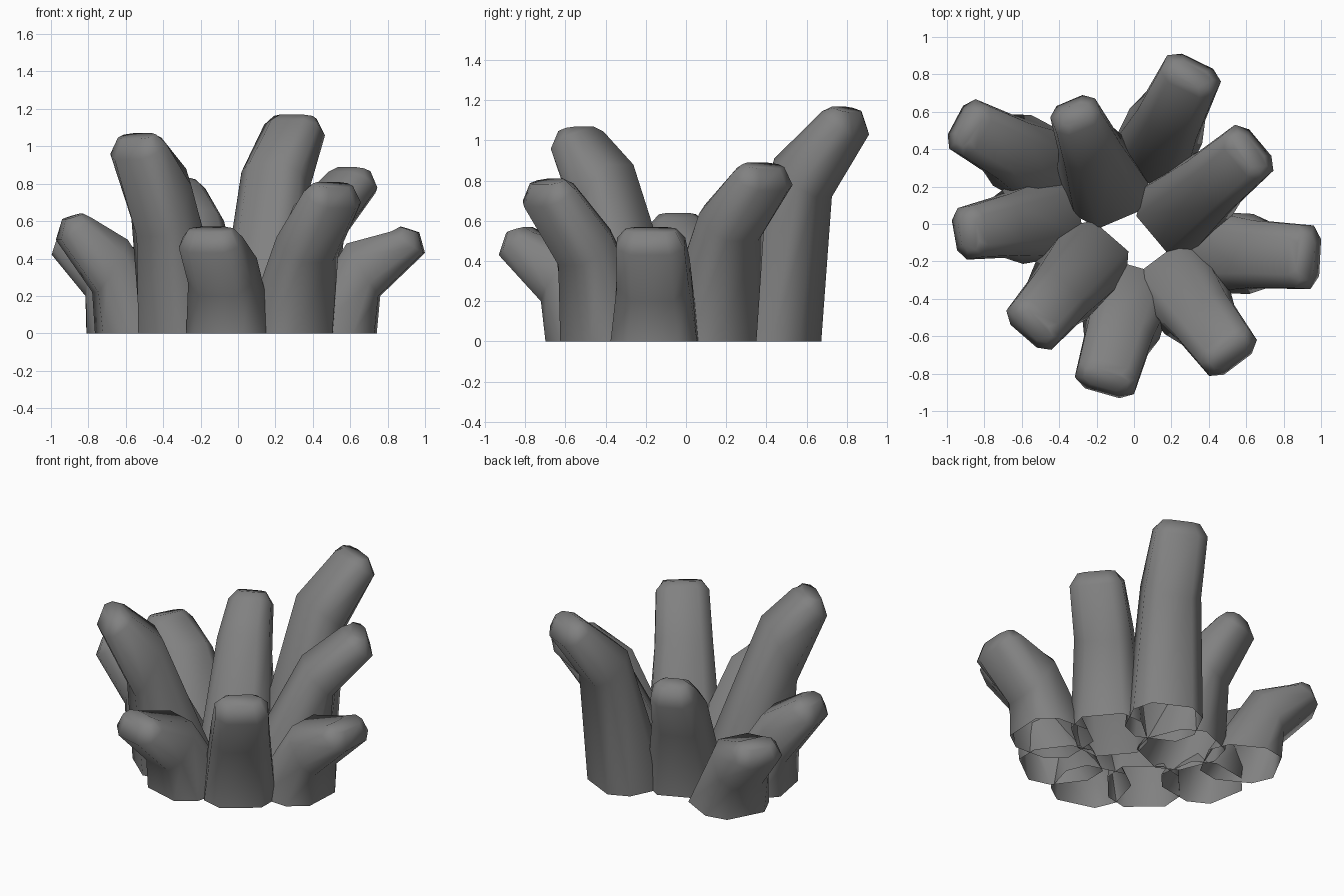
import bpy, bmesh, math
from mathutils import Vector

if "Cube" in bpy.data.objects:
    bpy.data.objects.remove(bpy.data.objects["Cube"])

# Chamfered-rectangle cross-section: u runs inner(-1) to outer(+1), v across the width
SECTION = [(1, -.58), (1, .58), (.5, 1), (-.5, 1), (-1, .58), (-1, -.58), (-.5, -1), (.5, -1)]

# Dark grey finish
grey = bpy.data.materials.new("dark_grey")
grey.diffuse_color = (.22, .22, .22, 1)
grey.use_nodes = True
grey.node_tree.nodes["Principled BSDF"].inputs["Base Color"].default_value = grey.diffuse_color


def make_finger(name, tip, azimuth, h, kink, knee, base, width):
    """One bent finger, open at the foot. Profile points are (distance back from tip, height)."""
    a = math.radians(azimuth)
    out = Vector((math.cos(a), math.sin(a), 0))
    side = Vector((-out.y, out.x, 0))
    tip = Vector((tip[0], tip[1], 0))
    # each ring: outer point, inner point, half width
    rings = [
        ((base[0], 0), (base[1], 0), .215),           # foot
        (kink, knee, (width + .19) / 2),              # mitred bend
        ((0, h - .14), (.17, h - .025), width),       # tip shoulder
        ((.03, h - .03), (.125, h), width - .045),    # chamfered tip
    ]
    bm = bmesh.new()
    loops = []
    for (so, zo), (si, zi), w in rings:
        loop = []
        for u, v in SECTION:
            k = (1 - u) / 2
            s, z = so + (si - so) * k, zo + (zi - zo) * k
            loop.append(bm.verts.new(tip - out * s + side * (v * w) + Vector((0, 0, z))))
        loops.append(loop)
    for lo, hi in zip(loops, loops[1:]):
        for i in range(8):
            j = (i + 1) % 8
            bm.faces.new((lo[i], lo[j], hi[j], hi[i]))
    bm.faces.new(loops[-1])
    for f in bm.faces:
        f.smooth = True
    me = bpy.data.meshes.new(name)
    bm.to_mesh(me)
    bm.free()
    me.materials.append(grey)
    ob = bpy.data.objects.new(name, me)
    bpy.context.collection.objects.link(ob)


# Ring of fingers: tip xy, azimuth, height, outer kink, inner knee, (outer, inner) foot, tip half width
FINGERS = [
    ((.34, .87), 64, 1.17, (.21, .72), (.43, .91), (.28, .70), .16),
    ((.675, .435), 40, .89, (.24, .50), (.41, .68), (.28, .76), .16),
    ((.995, -.18), -3, .57, (.24, .20), (.41, .48), (.26, .70), .17),
    ((.555, -.75), -53, .81, (.22, .38), (.39, .56), (.25, .71), .16),
    ((-.17, -.905), 254, .57, (.22, .20), (.41, .47), (.25, .70), .165),
    ((-.59, -.60), 229, 1.07, (.19, .52), (.36, .88), (.23, .71), .16),
    ((-.96, -.06), 190, .64, (.20, .22), (.36, .50), (.22, .68), .14),
    ((-.955, .555), 152, .56, (.21, .20), (.40, .46), (.23, .68), .15),
    ((-.345, .66), 113, .83, (.18, .42), (.36, .66), (.22, .69), .13),
]
for n, f in enumerate(FINGERS, 1):
    make_finger(f"coral_finger_{n}", *f)
